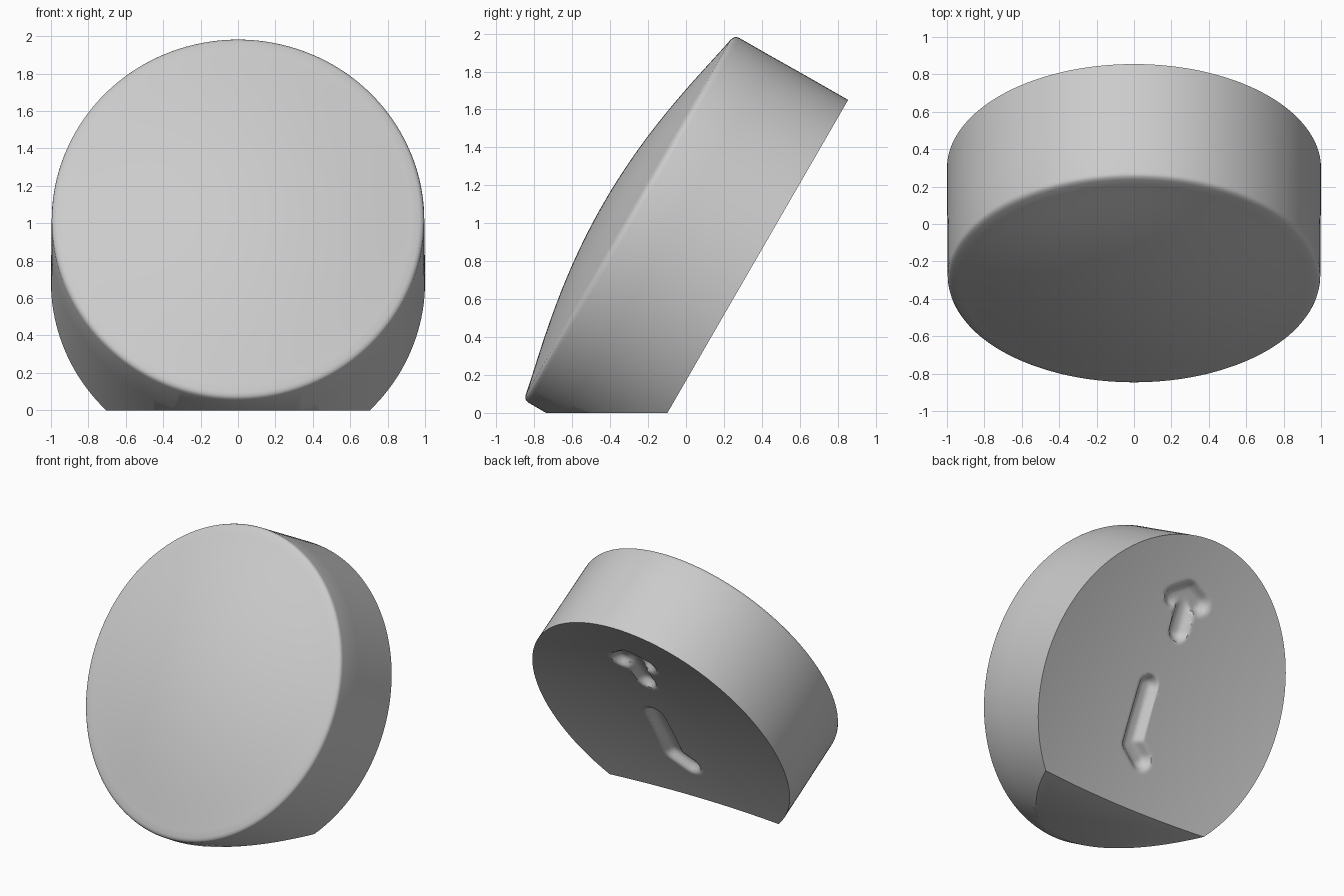
import bpy, bmesh, math
from mathutils import Vector

if "Cube" in bpy.data.objects:
    bpy.data.objects.remove(bpy.data.objects["Cube"])

SEGS = 160
RX, RU = 1.0, 1.115            # half width and half height of the oval disc
THICK, DOME, HOLLOW = 0.69, 0.155, 0.07
TILT = math.radians(60)
CENTRE = Vector((0, -0.30, 1.03))
X = Vector((1, 0, 0))
U = Vector((0, math.cos(TILT), math.sin(TILT)))     # up along the face
W = Vector((0, math.sin(TILT), -math.cos(TILT)))    # from front to back

# Grooves pressed into the back: start and end in face coordinates
GROOVES = [((.08, .03), (.06, -.38)), ((.06, -.38), (-.05, -.46)),
           ((.03, .73), (.0, .46)), ((.03, .73), (.13, .66)),
           ((.03, .73), (-.08, .68))]


def groove_depth(x, t):
    p = Vector((x, t))
    best = 9.0
    for a, b in GROOVES:
        a, b = Vector(a), Vector(b)
        k = max(0, min(1, (p - a).dot(b - a) / (b - a).length_squared))
        best = min(best, (p - a - k * (b - a)).length)
    f = max(0, 1 - (best / 0.085) ** 2)
    return 0.055 * f * f * (3 - 2 * f)


def place(s, angle, w, back=False):
    x, t = s * RX * math.cos(angle), s * RU * math.sin(angle)
    if back:
        w -= HOLLOW * (1 - s * s) + groove_depth(x, t)
    return CENTRE + X * x + U * t + W * w


# Profile from the front centre over the rim and wall to the back centre
profile = [(s, -DOME * (1 - s * s) ** 1.2, False) for s in [i / 24 * .97 for i in range(1, 25)]]
profile += [(.98, 0, False), (.988, .006, False), (.993, .014, False), (.996, .028, False)]
profile += [(.997, THICK / 3, False), (.999, THICK * 2 / 3, False)]
profile += [(1 - i / 70, THICK, True) for i in range(70)]

bm = bmesh.new()
rings = [[bm.verts.new(place(s, 2 * math.pi * j / SEGS, w, b)) for j in range(SEGS)]
         for s, w, b in profile]
front = bm.verts.new(place(0, 0, -DOME))
rear = bm.verts.new(place(0, 0, THICK, True))
for j in range(SEGS):
    k = (j + 1) % SEGS
    bm.faces.new((front, rings[0][k], rings[0][j]))
    bm.faces.new((rear, rings[-1][j], rings[-1][k]))
    for r, q in zip(rings, rings[1:]):
        bm.faces.new((r[j], r[k], q[k], q[j]))

# Slice the flat foot on the ground plane
bmesh.ops.bisect_plane(bm, geom=bm.verts[:] + bm.edges[:] + bm.faces[:], dist=1e-5,
                       plane_co=(0, 0, 0), plane_no=(0, 0, -1), clear_outer=True)
bmesh.ops.holes_fill(bm, edges=[e for e in bm.edges if e.is_boundary], sides=0)
bmesh.ops.recalc_face_normals(bm, faces=bm.faces[:])

mesh = bpy.data.meshes.new("tilted_disc")
bm.to_mesh(mesh)
bm.free()
disc = bpy.data.objects.new("tilted_disc", mesh)
bpy.context.collection.objects.link(disc)

# Single pale grey finish
grey = bpy.data.materials.new("pale_grey")
grey.use_nodes = True
colour = (0.6, 0.6, 0.6, 1)
grey.diffuse_color = colour
grey.node_tree.nodes["Principled BSDF"].inputs["Base Color"].default_value = colour
mesh.materials.append(grey)

bpy.ops.object.select_all(action='DESELECT')
disc.select_set(True)
bpy.context.view_layer.objects.active = disc
bpy.ops.object.shade_smooth_by_angle(angle=math.radians(40))
